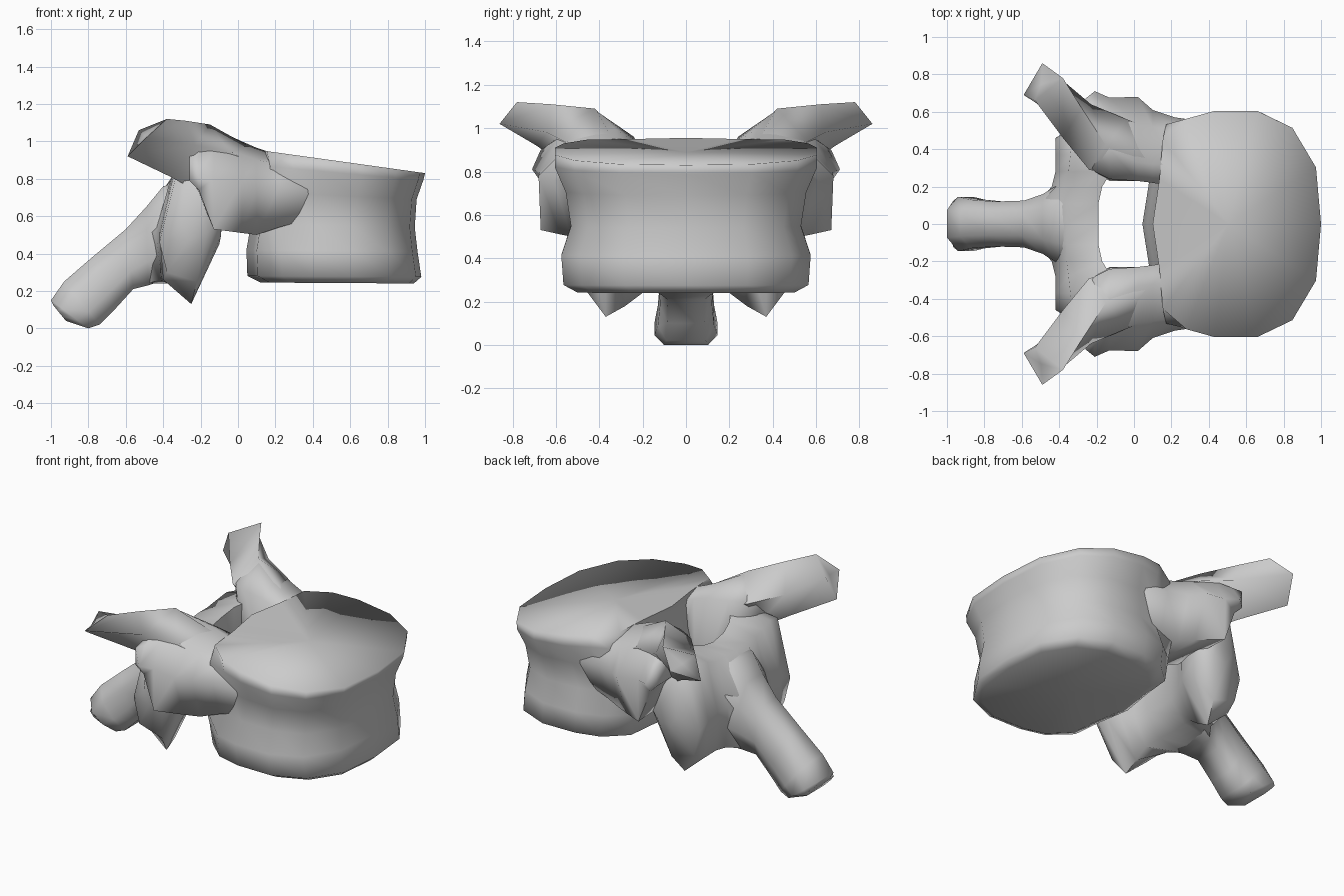
import bpy, bmesh, math


def loft(name, rings, mirror=False, cap_shift=(0, 0), angle=80):
    """Skin a closed surface over equal-sized rings; caps fan to a centre point."""
    bm = bmesh.new()
    vr = [[bm.verts.new(p) for p in r] for r in rings]
    n = len(rings[0])
    for a, b in zip(vr, vr[1:]):
        for i in range(n):
            j = (i + 1) % n
            bm.faces.new((a[i], a[j], b[j], b[i]))
    for ring, shift in zip((vr[0], vr[-1]), cap_shift):
        c = [sum(v.co[i] for v in ring) / n for i in range(3)]
        c[2] += shift
        cv = bm.verts.new(c)
        for i in range(n):
            bm.faces.new((ring[i], ring[(i + 1) % n], cv))
    bmesh.ops.recalc_face_normals(bm, faces=bm.faces[:])
    me = bpy.data.meshes.new(name)
    bm.to_mesh(me)
    bm.free()
    ob = bpy.data.objects.new(name, me)
    bpy.context.collection.objects.link(ob)
    bpy.ops.object.select_all(action='DESELECT')
    ob.select_set(True)
    bpy.context.view_layer.objects.active = ob
    bpy.ops.object.shade_smooth_by_angle(angle=math.radians(angle))
    if mirror:
        m = ob.modifiers.new("Mirror", 'MIRROR')
        m.use_axis = (False, True, False)
    return ob


# Vertebral body: one outline stacked at several heights with a waist,
# its rear corners widening upward into the pedicles
half = [(0, 0), (.04, .4), (.06, .75), (.2, .93), (.37, 1),
        (.62, 1), (.83, .85), (.97, .5), (1, 0)]
levels = [  # z back, z front, x back, x front, half width, rear corner width
    (.245, .24, .12, .94, .50, .7), (.28, .275, .05, .98, .565, .72),
    (.42, .41, .045, .96, .575, .75), (.56, .54, .07, .945, .53, .95),
    (.73, .69, .12, .955, .555, .95), (.87, .79, .12, .99, .605, .88),
    (.955, .83, .10, 1.0, .605, .75)]


def body_ring(zb, zf, xb, xf, w, rear):
    pts = [(t, rear if i == 2 else u) for i, (t, u) in enumerate(half)]
    pts += [(t, -u) for t, u in pts[-2:0:-1]]
    return [(xb + t * (xf - xb), w * u, zb + t * (zf - zb)) for t, u in pts]


loft("vertebral_body", [body_ring(*l) for l in levels], cap_shift=(0, -.01), angle=110)

# Pedicles with the bulging side facets: (y, z) sections along x
ped = [
    (.50, [(.3, .62), (.3, .82), (.35, .88), (.46, .84), (.53, .73), (.48, .62)]),
    (.22, [(.25, .56), (.2, .88), (.32, .925), (.5, .88), (.57, .76), (.51, .54)]),
    (.10, [(.23, .52), (.22, .92), (.32, .965), (.52, .9), (.61, .76), (.53, .5)]),
    (.02, [(.23, .51), (.23, .94), (.33, 1.0), (.53, .93), (.68, .78), (.58, .51)]),
    (-.13, [(.23, .55), (.24, .96), (.4, 1.07), (.58, .96), (.675, .8), (.67, .53)]),
    (-.21, [(.30, .72), (.28, .96), (.45, 1.06), (.64, .92), (.71, .81), (.66, .74)]),
    (-.26, [(.37, .8), (.34, .95), (.46, 1.02), (.56, .93), (.67, .9), (.67, .79)])]
loft("pedicle", [[(x, y, z) for y, z in s] for x, s in ped], True)

# Transverse processes: top, outer, bottom, inner corners
loft("transverse_process", [
    [(.10, .34, .95), (.13, .5, .86), (.0, .4, .7), (-.0, .24, .88)],
    [(-.15, .42, 1.09), (-.04, .56, .94), (-.16, .45, .70), (-.24, .29, .95)],
    [(-.28, .62, 1.11), (-.23, .64, .98), (-.36, .54, .81), (-.38, .46, .98)],
    [(-.38, .78, 1.12), (-.49, .86, 1.02), (-.59, .69, .92), (-.53, .66, 1.06)]], True)

# Lamina with the lower joint processes: (x, z) sections along y
lam_half = [
    (0, [(-.19, .80), (-.20, .4), (-.3, .27), (-.52, .23), (-.56, .5), (-.36, .79)]),
    (.11, [(-.19, .82), (-.19, .4), (-.29, .27), (-.48, .24), (-.52, .5), (-.36, .8)]),
    (.2, [(-.17, .85), (-.17, .42), (-.26, .24), (-.42, .26), (-.44, .52), (-.36, .8)]),
    (.28, [(-.12, .88), (-.13, .43), (-.25, .18), (-.41, .27), (-.42, .52), (-.35, .82)]),
    (.37, [(-.09, .9), (-.10, .45), (-.25, .13), (-.40, .26), (-.42, .5), (-.34, .84)]),
    (.46, [(-.08, .85), (-.09, .5), (-.22, .25), (-.38, .3), (-.42, .46), (-.33, .82)]),
    (.53, [(-.1, .78), (-.1, .6), (-.17, .5), (-.26, .48), (-.3, .55), (-.28, .78)])]
lam = [(-y, s) for y, s in lam_half[:0:-1]] + lam_half
loft("lamina", [[(x, y, z) for x, z in s] for y, s in lam])

# Spinous process: octagonal sections between upper and lower profile
spine = [  # top x, top z, bottom x, bottom z, half width
    (-.30, .78, -.32, .3, .22), (-.40, .76, -.42, .25, .21),
    (-.49, .65, -.48, .23, .16), (-.60, .53, -.56, .21, .125),
    (-.78, .38, -.66, .10, .12), (-.93, .25, -.74, .02, .13),
    (-1.0, .15, -.80, .0, .145), (-.985, .12, -.92, .04, .125)]
section = [(0, .5), (.3, 1), (.7, 1), (1, .7), (1, -.7), (.7, -1), (.3, -1), (0, -.5)]
loft("spinous_process",
     [[(tx + s * (bx - tx), w * u, tz + s * (bz - tz)) for s, u in section]
      for tx, tz, bx, bz, w in spine])
